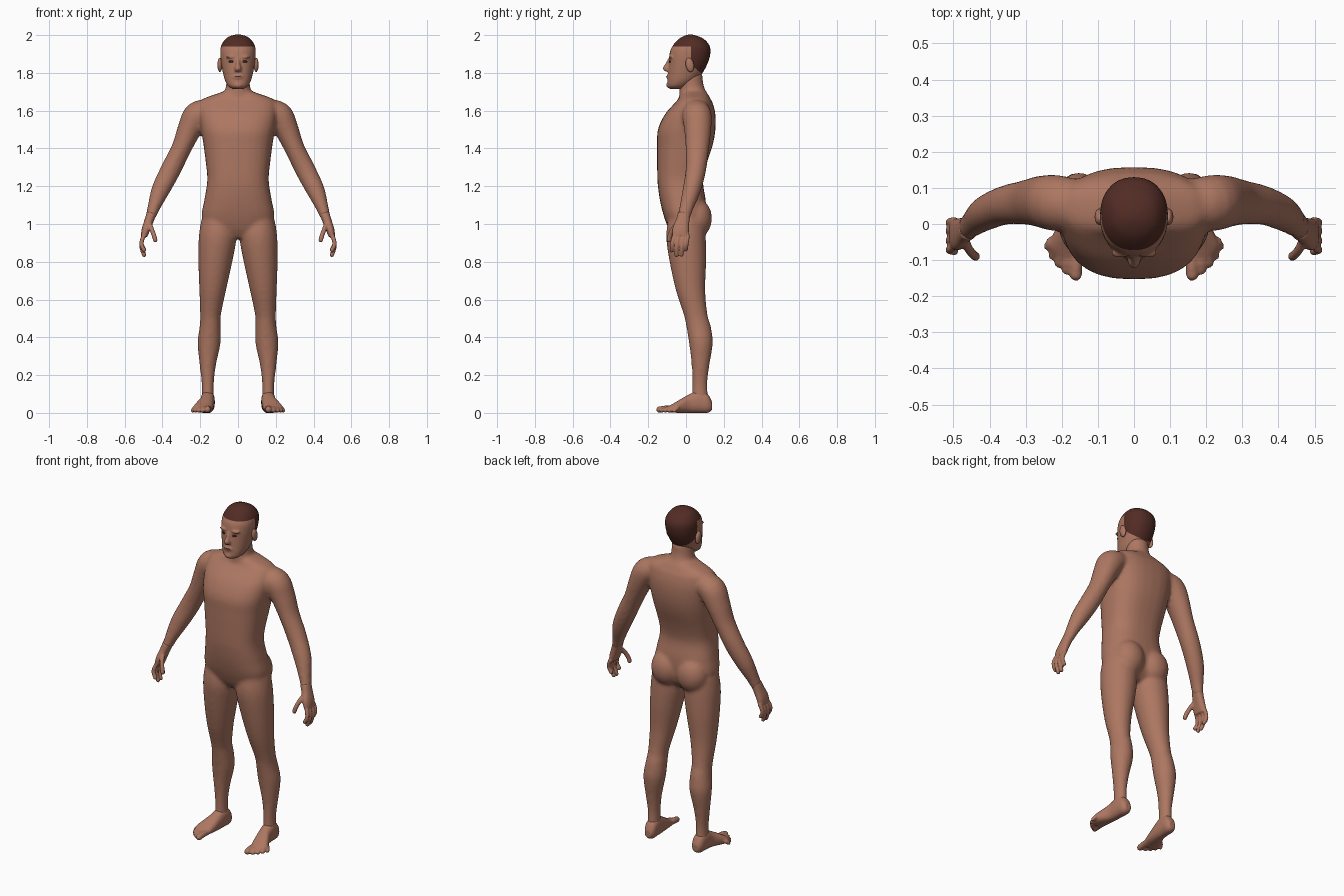
import bpy, bmesh, math
from mathutils import Vector, Matrix

X, Y, Z = Vector((1, 0, 0)), Vector((0, 1, 0)), Vector((0, 0, 1))


def material(name, rgb):
    m = bpy.data.materials.new(name)
    m.diffuse_color = (*rgb, 1)
    return m


SKIN = material("skin", (0.42, 0.185, 0.122))
HAIR = material("hair_brown", (0.085, 0.025, 0.018))
DARK = material("eye_dark", (0.035, 0.018, 0.014))
LIP = material("lip_brown", (0.2, 0.07, 0.05))


def resample(rows, k=4):
    """Catmull-Rom interpolation of section rows."""
    out = []
    for i in range(len(rows) - 1):
        a, b = rows[max(i - 1, 0)], rows[i]
        c, d = rows[i + 1], rows[min(i + 2, len(rows) - 1)]
        for j in range(k):
            t = j / k
            out.append([0.5 * (2 * q + (r - p) * t + (2 * p - 5 * q + 4 * r - s) * t * t
                               + (3 * q - p - 3 * r + s) * t ** 3) for p, q, r, s in zip(a, b, c, d)])
    return out + [list(rows[-1])]


def loft(bm, rows, ref=Y, axis=None, e=2.0, n=28):
    """Rows are (x, y, z, half width, half depth along ref); closed at both ends."""
    rows = resample(rows)
    rings = []
    for i, r in enumerate(rows):
        p = Vector(r[:3])
        t = axis or (Vector(rows[min(i + 1, len(rows) - 1)][:3]) - Vector(rows[max(i - 1, 0)][:3])).normalized()
        v = (ref - t * ref.dot(t)).normalized()
        u = v.cross(t)
        ring = []
        for j in range(n):
            c, s = math.cos(2 * math.pi * j / n), math.sin(2 * math.pi * j / n)
            pu = math.copysign(abs(c) ** (2 / e), c) * max(r[3], 0.003)
            pv = math.copysign(abs(s) ** (2 / e), s) * max(r[4], 0.003)
            ring.append(bm.verts.new(p + u * pu + v * pv))
        rings.append(ring)
    for a, b in zip(rings, rings[1:]):
        for j in range(n):
            k = (j + 1) % n
            bm.faces.new((a[j], a[k], b[k], b[j]))
    bm.faces.new(rings[0][::-1])
    bm.faces.new(rings[-1])


def stack(bm, rows, e=2.0):
    """Horizontal sections given as (z, half width, front y, back y)."""
    loft(bm, [(0, (f + b) / 2, z, w, (b - f) / 2) for z, w, f, b in rows], axis=Z, e=e)


def ball(bm, c, r, tilt=0):
    m = Matrix.Translation(c) @ Matrix.Rotation(tilt, 4, 'X') @ Matrix.Diagonal((*r, 1))
    bmesh.ops.create_uvsphere(bm, u_segments=20, v_segments=12, radius=1, matrix=m)


def digit(bm, pts, r, ref):
    loft(bm, [(*p, r, r) for p in pts], ref=ref, n=14)
    ball(bm, pts[-1], (r, r, r))


def make(name, bm, mat, side=1, voxel=0, smooth=0):
    """Finish a part; voxel fuses its overlapping pieces into one skin."""
    if side < 0:
        bm.transform(Matrix.Diagonal((-1, 1, 1, 1)))
    bmesh.ops.recalc_face_normals(bm, faces=bm.faces)
    me = bpy.data.meshes.new(name)
    bm.to_mesh(me)
    bm.free()
    ob = bpy.data.objects.new(name, me)
    bpy.context.collection.objects.link(ob)
    if voxel:
        rm = ob.modifiers.new("fuse", 'REMESH')
        rm.mode = 'VOXEL'
        rm.voxel_size = voxel
        sm = ob.modifiers.new("smooth", 'SMOOTH')
        sm.factor, sm.iterations = 0.5, smooth
        dg = bpy.context.evaluated_depsgraph_get()
        fused = bpy.data.meshes.new_from_object(ob.evaluated_get(dg))
        ob.modifiers.clear()
        ob.data = fused
    ob.data.materials.clear()
    ob.data.materials.append(mat)
    for p in ob.data.polygons:
        p.use_smooth = True
        p.material_index = 0
    return ob


# Body: torso, neck, buttocks, arms and legs
bm = bmesh.new()
stack(bm, [(0.925, 0.05, -0.06, 0.05), (0.97, 0.16, -0.09, 0.09), (1.04, 0.192, -0.117, 0.105),
           (1.12, 0.18, -0.137, 0.105), (1.2, 0.166, -0.149, 0.092), (1.25, 0.163, -0.152, 0.093),
           (1.32, 0.17, -0.153, 0.11), (1.42, 0.183, -0.153, 0.142), (1.5, 0.196, -0.149, 0.156),
           (1.58, 0.205, -0.112, 0.156), (1.64, 0.2, -0.06, 0.142), (1.665, 0.18, -0.038, 0.128),
           (1.69, 0.11, -0.03, 0.115), (1.705, 0.07, -0.025, 0.1)], e=2.5)
stack(bm, [(1.62, 0.075, -0.04, 0.11), (1.70, 0.068, -0.036, 0.105), (1.74, 0.063, -0.035, 0.092),
           (1.80, 0.062, -0.04, 0.088)])
for s in (1, -1):
    ball(bm, (s * 0.085, 0.055, 1.03), (0.092, 0.083, 0.105))
    loft(bm, [(s * x, y, z, a, b) for x, y, z, a, b in [
        (0.15, 0.05, 1.60, 0.06, 0.07), (0.215, 0.058, 1.575, 0.074, 0.078), (0.257, 0.062, 1.50, 0.064, 0.072),
        (0.30, 0.06, 1.40, 0.053, 0.062), (0.357, 0.052, 1.285, 0.054, 0.054), (0.41, 0.03, 1.18, 0.049, 0.048),
        (0.445, 0.003, 1.09, 0.034, 0.038), (0.463, -0.012, 1.035, 0.027, 0.034)]])
    loft(bm, [(s * x, y, z, a, b) for z, x, y, a, b in [
        (1.02, 0.11, 0.0, 0.085, 0.095), (0.93, 0.108, 0.0, 0.1, 0.105), (0.80, 0.12, 0.01, 0.09, 0.097),
        (0.65, 0.134, 0.024, 0.071, 0.078), (0.52, 0.145, 0.051, 0.055, 0.063), (0.46, 0.147, 0.066, 0.056, 0.065),
        (0.37, 0.153, 0.079, 0.061, 0.063), (0.25, 0.16, 0.077, 0.043, 0.047), (0.15, 0.16, 0.073, 0.032, 0.04),
        (0.06, 0.16, 0.075, 0.034, 0.045)]], axis=Z)
make("body", bm, SKIN, voxel=0.01, smooth=8)

for side, label in ((1, "left"), (-1, "right")):
    # Hand: palm facing the thigh, four curled fingers and a thumb
    bm = bmesh.new()
    loft(bm, [(0.458, -0.01, 1.055, 0.026, 0.033), (0.472, -0.018, 1.015, 0.024, 0.036),
              (0.488, -0.028, 0.97, 0.022, 0.044), (0.497, -0.03, 0.935, 0.017, 0.043)], e=2.4)
    for y, tip in ((-0.065, 0.855), (-0.04, 0.83), (-0.013, 0.832), (0.01, 0.86)):
        digit(bm, [(0.495, y * 0.9, 0.945), (0.508, y - 0.004, 0.915), (0.51, y - 0.008, (tip + 0.92) / 2),
                   (0.497, y - 0.01, tip + 0.006)], 0.0115, Y)
    digit(bm, [(0.472, -0.035, 1.01), (0.458, -0.068, 0.975), (0.445, -0.085, 0.94), (0.438, -0.09, 0.915)],
          0.0125, Y)
    make(label + "_hand", bm, SKIN, side, 0.005, 3)

    # Foot: heel, arch and ball, then five toes
    bm = bmesh.new()
    loft(bm, [(0.157, 0.138, 0.036, 0.02, 0.022), (0.158, 0.115, 0.05, 0.034, 0.05),
              (0.16, 0.07, 0.06, 0.037, 0.06), (0.164, 0.02, 0.05, 0.038, 0.05),
              (0.178, -0.03, 0.036, 0.047, 0.036), (0.187, -0.065, 0.026, 0.05, 0.025),
              (0.182, -0.095, 0.018, 0.036, 0.017)], ref=Z, axis=Y, e=2.3)
    for x0, y0, x1, y1, r in ((0.158, -0.07, 0.161, -0.14, 0.0175), (0.184, -0.08, 0.188, -0.128, 0.0125),
                              (0.203, -0.07, 0.209, -0.11, 0.012), (0.217, -0.06, 0.226, -0.088, 0.0115),
                              (0.228, -0.04, 0.24, -0.063, 0.011)):
        digit(bm, [(x0, y0, 0.022), ((x0 + x1) / 2, (y0 + y1) / 2, 0.022), (x1, y1, r)], r, Z)
    make(label + "_foot", bm, SKIN, side, 0.006, 3)

    # Ear
    bm = bmesh.new()
    ball(bm, (0.096, 0.02, 1.842), (0.013, 0.022, 0.038), 0.2)
    make(label + "_ear", bm, SKIN, side)

    # Eye
    bm = bmesh.new()
    ball(bm, (0.035, -0.085, 1.86), (0.016, 0.005, 0.006))
    make(label + "_eye", bm, DARK, side)

# Head with brow, nose, lips and chin
bm = bmesh.new()
stack(bm, [(1.715, 0.028, -0.085, -0.02), (1.73, 0.052, -0.098, 0.01), (1.76, 0.069, -0.098, 0.055),
           (1.80, 0.08, -0.095, 0.088), (1.84, 0.088, -0.092, 0.11), (1.88, 0.093, -0.09, 0.125),
           (1.92, 0.094, -0.083, 0.13), (1.95, 0.087, -0.066, 0.122), (1.98, 0.066, -0.038, 0.094),
           (1.995, 0.042, -0.012, 0.062), (2.003, 0.012, 0.012, 0.035)], e=2.2)
loft(bm, [(0, -0.086, 1.875, 0.009, 0.009), (0, -0.095, 1.85, 0.01, 0.014), (0, -0.1, 1.824, 0.018, 0.023),
          (0, -0.096, 1.808, 0.016, 0.017)], axis=Z)
ball(bm, (0, -0.093, 1.779), (0.028, 0.011, 0.013))
ball(bm, (0, -0.084, 1.735), (0.028, 0.021, 0.018))
for s in (1, -1):
    ball(bm, (s * 0.036, -0.08, 1.884), (0.03, 0.013, 0.008))
head = make("head", bm, SKIN, voxel=0.006, smooth=3)

# Hair: cut clean hairlines into the head, then colour by position
head.data.materials.append(HAIR)
bm = bmesh.new()
bm.from_mesh(head.data)
for co, no in (((0, 0, 1.94), (0, 0, 1)), ((0, 0.027, 0), (0, 1, 0)), ((0, 0.025, 1.845), (0, 0.85, 1))):
    bmesh.ops.bisect_plane(bm, geom=bm.verts[:] + bm.edges[:] + bm.faces[:], plane_co=co, plane_no=no, dist=1e-5)
for f in bm.faces:
    c = f.calc_center_median()
    if c.z > 1.94 or (c.y > 0.027 and c.z + 0.85 * c.y > 1.866):
        f.material_index = 1
bm.to_mesh(head.data)
bm.free()

# Mouth line
bm = bmesh.new()
ball(bm, (0, -0.1025, 1.78), (0.02, 0.003, 0.003))
make("mouth", bm, LIP)
